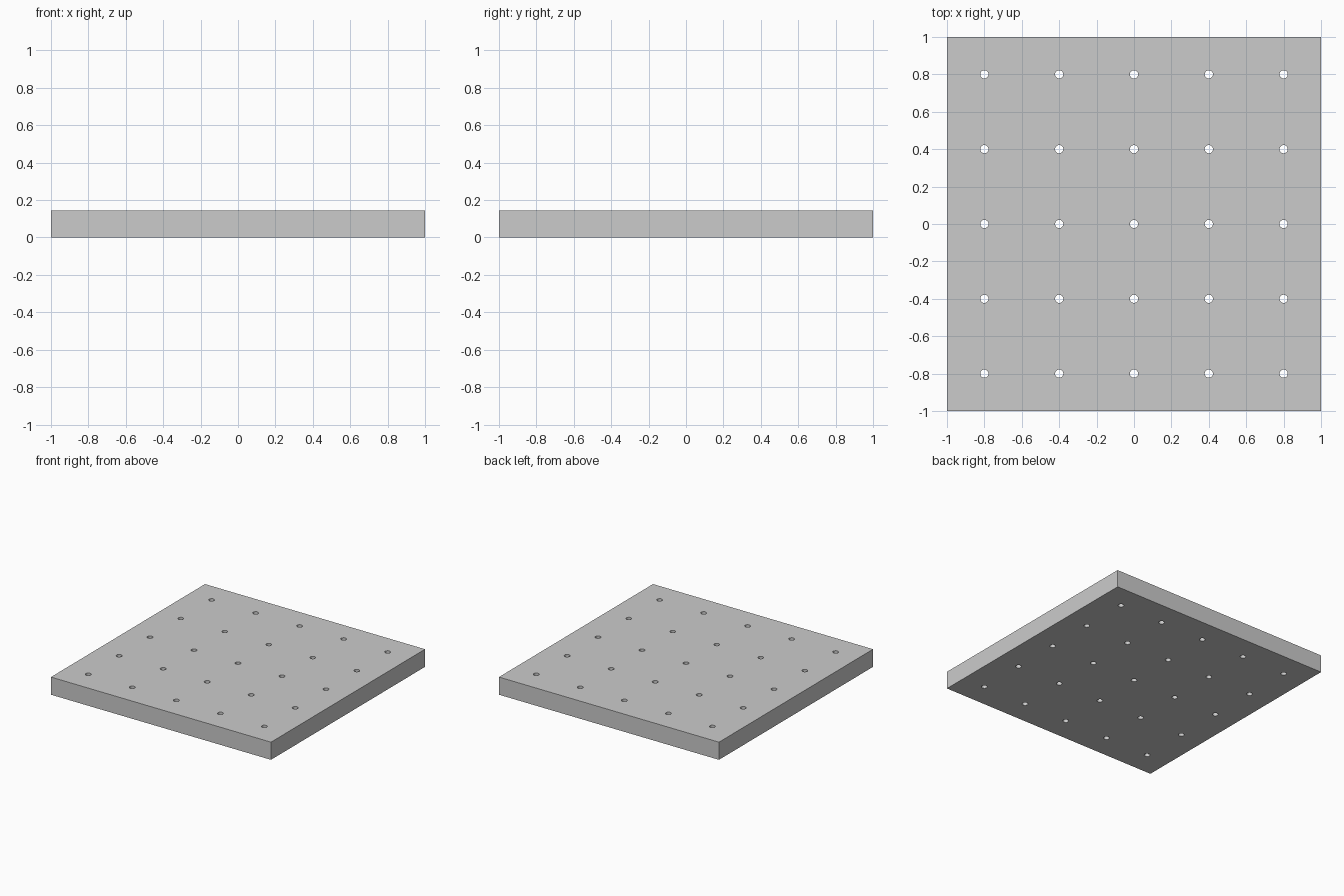
import bpy

if "Cube" in bpy.data.objects:
    bpy.data.objects.remove(bpy.data.objects["Cube"])

SIZE, HEIGHT = 2.0, 0.145
PITCH, HOLE_RADIUS, COUNT = 0.4, 0.022, 5

# Square plate standing on z = 0
bpy.ops.mesh.primitive_cube_add(size=1, location=(0, 0, HEIGHT / 2))
plate = bpy.context.object
plate.name = "perforated_plate"
plate.scale = (SIZE, SIZE, HEIGHT)
bpy.ops.object.transform_apply(location=True, rotation=False, scale=True)

# One drill cylinder, arrayed into a 5 x 5 grid
start = -PITCH * (COUNT - 1) / 2
bpy.ops.mesh.primitive_cylinder_add(vertices=32, radius=HOLE_RADIUS, depth=HEIGHT * 2,
                                    location=(start, start, HEIGHT / 2))
drill = bpy.context.object
drill.name = "hole_cutter"
for name, offset in (("columns", (PITCH, 0, 0)), ("rows", (0, PITCH, 0))):
    array = drill.modifiers.new(name, 'ARRAY')
    array.count = COUNT
    array.use_relative_offset = False
    array.use_constant_offset = True
    array.constant_offset_displace = offset
drill.hide_render = True
drill.display_type = 'WIRE'

# Drill the holes right through the plate
holes = plate.modifiers.new("holes", 'BOOLEAN')
holes.operation = 'DIFFERENCE'
holes.solver = 'EXACT'
holes.object = drill

bpy.ops.object.select_all(action='DESELECT')
plate.select_set(True)
bpy.context.view_layer.objects.active = plate
bpy.ops.object.modifier_apply(modifier=holes.name)
bpy.data.objects.remove(drill)

# Round hole walls, crisp edges
bpy.ops.object.shade_smooth_by_angle()
